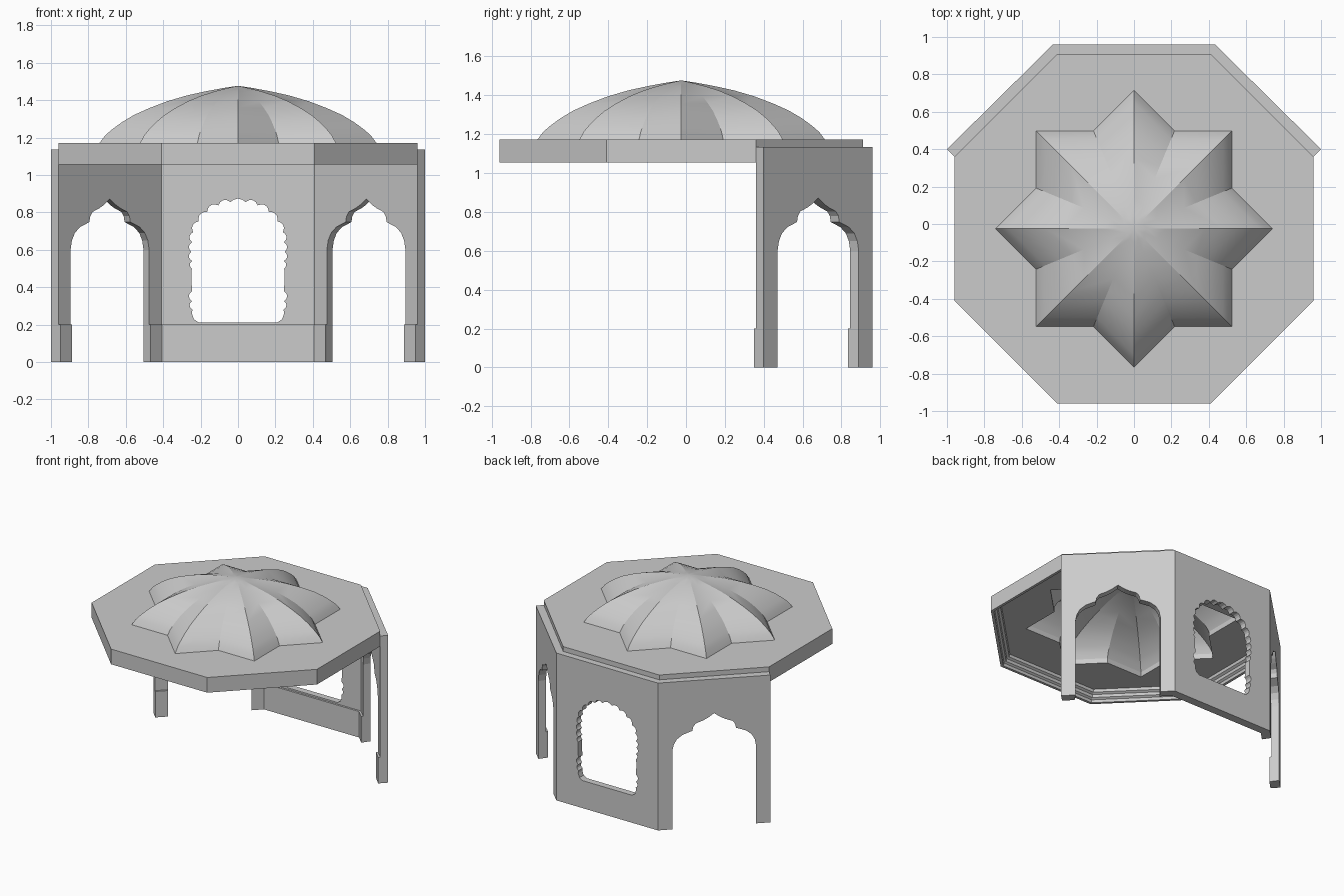
import bpy, bmesh, math
from mathutils import Vector

if "Cube" in bpy.data.objects:
    bpy.data.objects.remove(bpy.data.objects["Cube"])

EDGE = 9  # marks a panel's end (mitred between inner and outer face)


def ring(bm, pts):
    vs = [bm.verts.new(p) for p in pts]
    for i, v in enumerate(vs):
        bm.edges.new((v, vs[i - 1]))
    return vs


def skin(bm, r1, r2):
    for i in range(len(r1)):
        bm.faces.new((r1[i - 1], r1[i], r2[i], r2[i - 1]))


def fill(bm, rings):
    edges = [bm.edges.get((r[i - 1], r[i])) for r in rings for i in range(len(r))]
    bmesh.ops.triangle_fill(bm, use_beauty=True, edges=edges)


def finish(bm, name, smooth=None):
    bmesh.ops.recalc_face_normals(bm, faces=bm.faces[:])
    me = bpy.data.meshes.new(name)
    bm.to_mesh(me)
    bm.free()
    ob = bpy.data.objects.new(name, me)
    bpy.context.collection.objects.link(ob)
    if smooth:
        bpy.ops.object.select_all(action='DESELECT')
        bpy.context.view_layer.objects.active = ob
        ob.select_set(True)
        bpy.ops.object.shade_smooth_by_angle(angle=math.radians(smooth))
    return ob


def panel(name, inner, outer, loops):
    """Upright slab between two face lines; loops are (s, z) outlines."""
    bm = bmesh.new()
    sides = []
    for line in (inner, outer):
        a, b = Vector(line[0]), Vector(line[1])
        mid, d = (a + b) / 2, (b - a).normalized()
        rings = []
        for loop in loops:
            pts = []
            for s, z in loop:
                p = a if s == -EDGE else b if s == EDGE else mid + d * s
                pts.append((p.x, p.y, z))
            rings.append(ring(bm, pts))
        fill(bm, rings)
        sides.append(rings)
    for r1, r2 in zip(*sides):
        skin(bm, r1, r2)
    return finish(bm, name)


def mirror_half(half):
    """Right half outline, bottom to top, completed over to the left."""
    return half + [(-s, z) for s, z in reversed(half) if s > 0]


# Wall outlines
TOP = 1.135
arch_half = [(.297, 0), (.297, .6), (.287, .65), (.265, .69), (.225, .722), (.155, .748),
             (.148, .78), (.13, .803), (.08, .822), (.045, .84), (0, .872)]
arch_wall = [(EDGE, 0), (EDGE, TOP), (-EDGE, TOP), (-EDGE, 0)] + mirror_half(arch_half)[::-1]

# Scalloped window outline
window_half = [(.21, .212), (.235, .228), (.247, .26)]
cusps = [(.243, .28), (.247, .325), (.245, .38), (.247, .5), (.245, .54), (.25, .59), (.245, .64),
         (.24, .695), (.21, .752), (.165, .802), (.105, .838), (.04, .855)]
for (s0, z0), (s1, z1) in zip(cusps, cusps[1:]):
    ds, dz = s1 - s0, z1 - z0
    bulge = .02 if math.hypot(ds, dz) > .1 else .3
    for k in range(5):
        t = k / 5
        h = bulge * math.sin(math.pi * t) ** .8 if k else 0
        window_half.append((s0 + ds * t + dz * h, z0 + dz * t - ds * h))
window_half += [(.04, .855), (.025, .867), (0, .875)]
window_wall = [(-EDGE, 0), (EDGE, 0), (EDGE, TOP), (-EDGE, TOP)]

# Walls and inner plinths
panel("window_wall", ((-.41, .91), (.41, .91)), ((-.433, .96), (.433, .96)),
      [window_wall, mirror_half(window_half)])
panel("window_plinth", ((-.405, .895), (.405, .895)), ((-.41, .91), (.41, .91)),
      [[(-EDGE, 0), (EDGE, 0), (EDGE, .2), (-EDGE, .2)]])
for m, side in ((1, "right"), (-1, "left")):
    inner = ((m * .41, .91), (m * .96, .36))
    panel(side + "_arch_wall", inner, ((m * .433, .96), (m * 1.0, .40)), [arch_wall])
    low = ((m * .405, .895), (m * .95, .35))
    for e, part in ((-1, "back"), (1, "front")):
        panel(f"{side}_{part}_post_plinth", low, inner,
              [[(e * EDGE, 0), (e * .297, 0), (e * .297, .2), (e * EDGE, .2)]])

# Roof slab: octagon with stepped underside moulding and star opening
CY, R = -.025, .74


def octagon(inset, z):
    k = 1 - inset / .945
    base = [(.41, .935), (.96, .385), (.96, -.385), (.41, -.935)]
    base += [(-x, -y) for x, y in base]
    return [(x * k, y * k + CY, z) for x, y in base]


def star(scale, z):
    pts = []
    for i in range(16):
        r = R * scale * (1 if i % 2 == 0 else .765)
        a = math.pi * i / 8
        pts.append((r * math.cos(a), CY + r * math.sin(a), z))
    return pts


bm = bmesh.new()
profile = [(0, 1.172), (0, 1.055), (.02, 1.055), (.025, 1.075), (.04, 1.085),
           (.045, 1.105), (.062, 1.115), (.067, 1.135)]
rings = [ring(bm, octagon(i, z)) for i, z in profile]
for r1, r2 in zip(rings, rings[1:]):
    skin(bm, r1, r2)
star_top, star_low = ring(bm, star(1, 1.172)), ring(bm, star(1, 1.135))
skin(bm, star_top, star_low)
fill(bm, [rings[0], star_top])
fill(bm, [rings[-1], star_low])
finish(bm, "roof_slab")

# Star-shaped dome, open below
bm = bmesh.new()
curve = [(1, 0), (.96, .13), (.91, .235), (.84, .36), (.75, .49), (.64, .61),
         (.51, .73), (.37, .83), (.23, .905), (.1, .963)]
rings = [ring(bm, star(s, 1.172 + .305 * h)) for s, h in curve]
for r1, r2 in zip(rings, rings[1:]):
    skin(bm, r1, r2)
apex = bm.verts.new((0, CY, 1.477))
for i in range(16):
    bm.faces.new((rings[-1][i - 1], rings[-1][i], apex))
finish(bm, "star_dome", 20)
